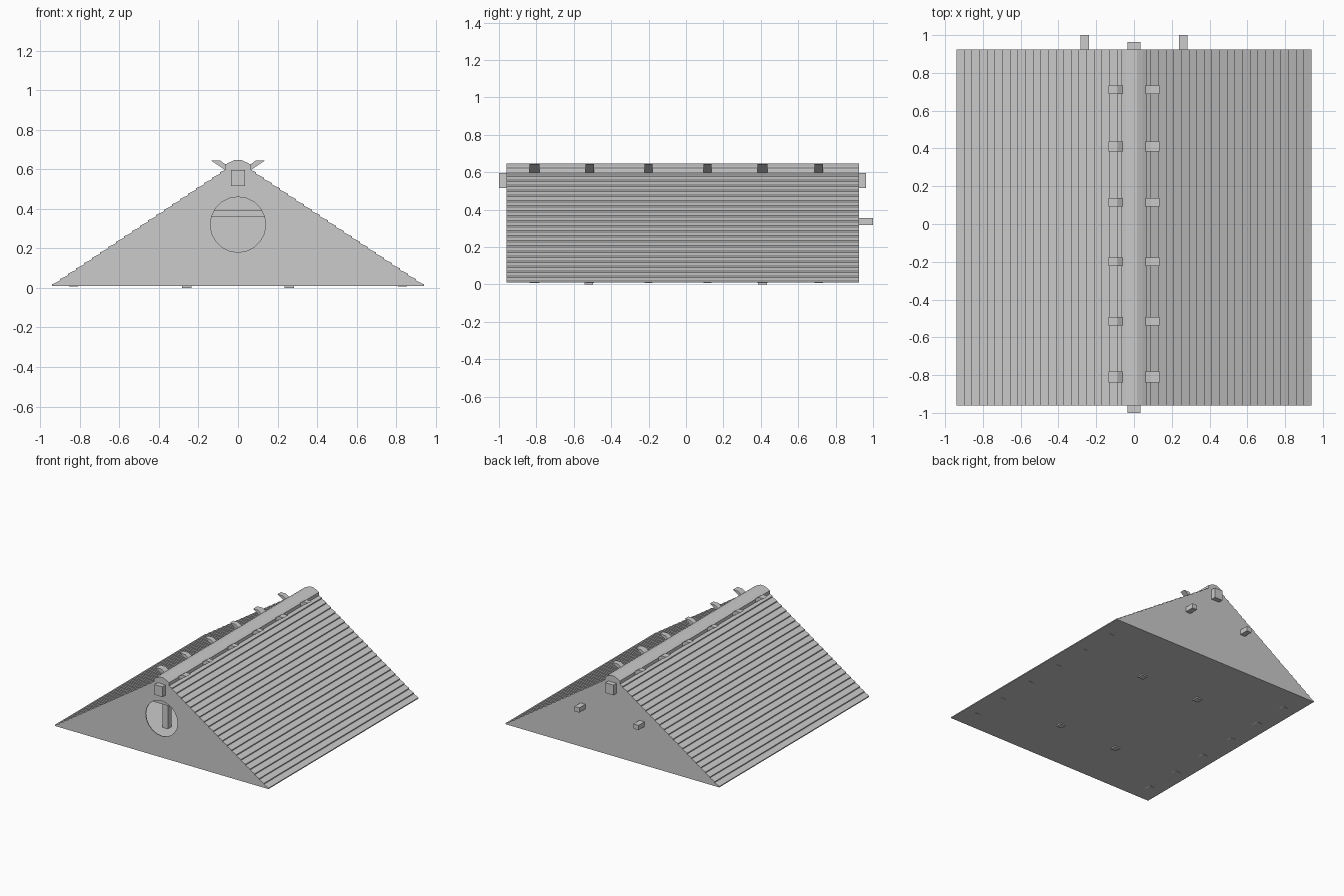
import bpy, bmesh, math

if "Cube" in bpy.data.objects:
    bpy.data.objects.remove(bpy.data.objects["Cube"])

Y0, Y1 = -0.96, 0.925          # front and back of the roof
EAVE, BASE, SLOPE = 0.94, 0.01, 0.667


def roof_z(x):
    return BASE + (EAVE - abs(x)) * SLOPE


def prism(name, profile, y0, y1):
    """Extrude an (x, z) outline along y."""
    bm = bmesh.new()
    face = bm.faces.new([bm.verts.new((x, y0, z)) for x, z in profile])
    ext = bmesh.ops.extrude_face_region(bm, geom=[face])
    verts = [g for g in ext["geom"] if isinstance(g, bmesh.types.BMVert)]
    bmesh.ops.translate(bm, verts=verts, vec=(0, y1 - y0, 0))
    bmesh.ops.recalc_face_normals(bm, faces=bm.faces[:])
    me = bpy.data.meshes.new(name)
    bm.to_mesh(me)
    bm.free()
    ob = bpy.data.objects.new(name, me)
    bpy.context.collection.objects.link(ob)
    return ob


def box(name, x0, x1, y0, y1, z0, z1):
    return prism(name, [(x0, z0), (x1, z0), (x1, z1), (x0, z1)], y0, y1)


# Stepped roof boards on both slopes
courses, top_x = 22, 0.05
pitch = (EAVE - top_x) / courses
for s, side in ((1, "right"), (-1, "left")):
    outline = [(EAVE - 0.03, BASE), (EAVE, BASE)]
    for i in range(courses):
        a, b = EAVE - i * pitch, EAVE - (i + 1) * pitch
        outline += [(a, roof_z(a) + 0.008), (b, roof_z(b))]
    outline.append((top_x, roof_z(top_x) - 0.02))
    prism("roof_boards_" + side, [(s * x, z) for x, z in outline], Y0, Y1)

# Rounded ridge cap
prism("ridge_cap", [(-0.066, 0.594), (-0.066, 0.622), (-0.045, 0.634), (-0.015, 0.647),
                    (0.015, 0.647), (0.045, 0.634), (0.066, 0.622), (0.066, 0.594),
                    (0, 0.63)], Y0, Y1)

# Gable walls, with a round opening in the front one
tri = [(-EAVE, BASE), (EAVE, BASE), (0, roof_z(0))]
front = prism("front_gable", tri, Y0, Y0 + 0.006)
prism("back_gable", tri, Y1 - 0.006, Y1)
hole = prism("opening_cutter",
             [(0.14 * math.cos(math.tau * i / 20), 0.32 + 0.14 * math.sin(math.tau * i / 20))
              for i in range(20)], Y0 - 0.1, Y0 + 0.1)
hole.hide_render = True
hole.hide_viewport = False
hole.display_type = 'WIRE'
cut = front.modifiers.new("opening", 'BOOLEAN')
cut.object = hole
cut.operation = 'DIFFERENCE'
cut.solver = 'EXACT'
bpy.context.view_layer.objects.active = front
bpy.ops.object.modifier_apply(modifier=cut.name)
bpy.data.objects.remove(hole)

# Floor
box("floor", -EAVE + 0.01, EAVE - 0.01, Y0, Y1, BASE, BASE + 0.005)

# Ridge beam
box("ridge_beam", -0.035, 0.035, -1.0, 0.963, 0.515, 0.596)

# Crossing rafters and collar ties
rafters = [(-0.81, 0.028), (-0.515, 0.022), (-0.2, 0.022),
           (0.115, 0.022), (0.41, 0.027), (0.71, 0.022)]
for n, (y, w) in enumerate(rafters):
    for s, side in ((1, "right"), (-1, "left")):
        line = [(-0.135, 0.643), (-0.09, 0.643), (0.855, 0.008), (0.81, 0.008)]
        prism(f"rafter_{side}_{n}", [(s * x, z) for x, z in line], y - w, y + w)
    box(f"collar_tie_{n}", -0.35, 0.35, y - 0.018, y + 0.018, 0.36, 0.39)

# Purlins and their posts
for s, side in ((1, "right"), (-1, "left")):
    x = 0.26 * s
    box("purlin_" + side, x - 0.022, x + 0.022, Y0 + 0.02, 1.0, 0.318, 0.356)
    for y, place in ((-0.52, "front"), (0.41, "back")):
        box(f"post_{place}_{side}", x - 0.024, x + 0.024, y - 0.024, y + 0.024, 0, 0.32)
